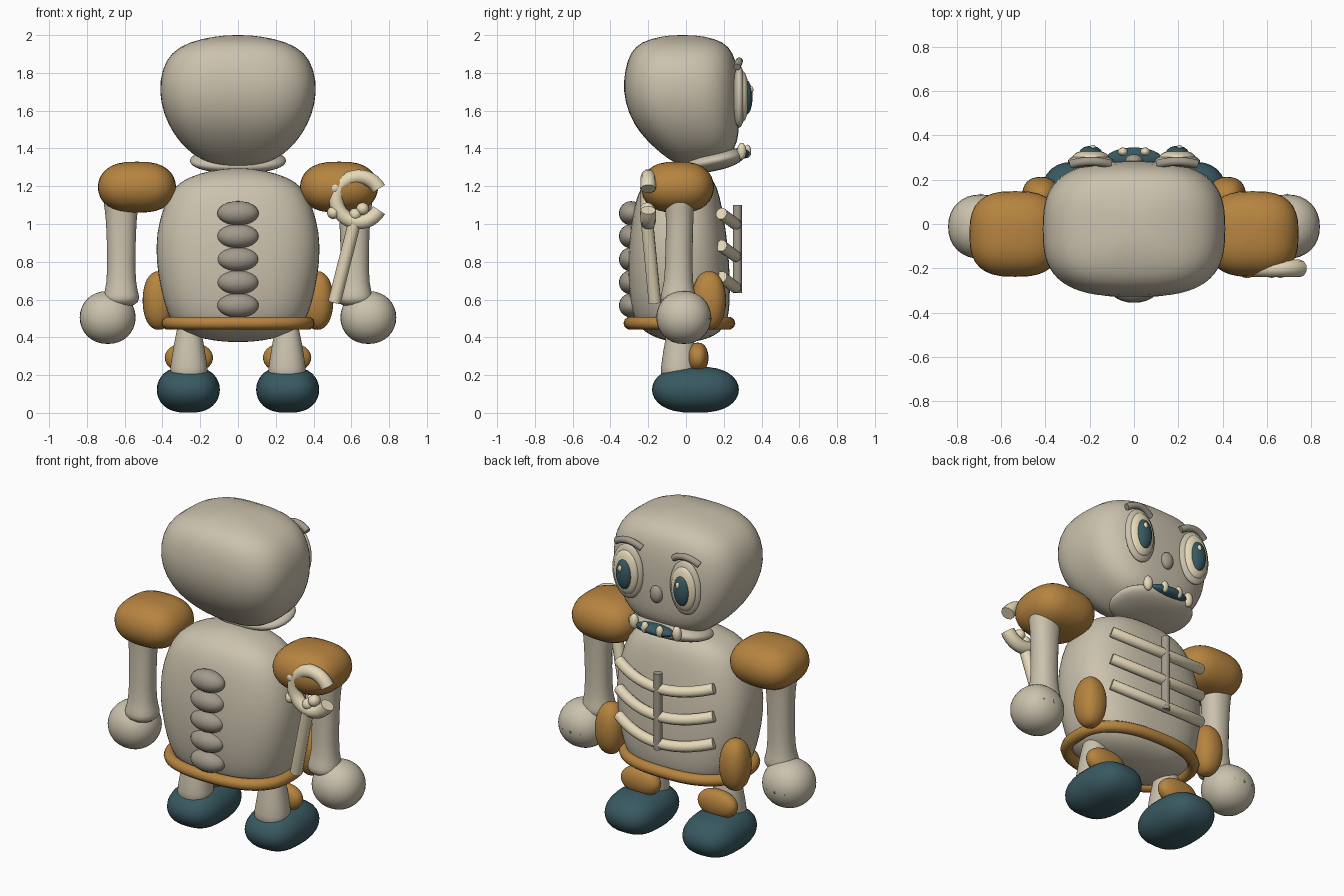
import bpy, bmesh
from math import sin, cos, pi, radians
from mathutils import Vector

if "Cube" in bpy.data.objects:
    bpy.data.objects.remove(bpy.data.objects["Cube"])


def mat(name, *rgb):
    m = bpy.data.materials.new(name)
    m.diffuse_color = (*rgb, 1)
    m.use_nodes = True
    m.node_tree.nodes["Principled BSDF"].inputs["Base Color"].default_value = m.diffuse_color
    return m


BONE = mat("bone", 0.60, 0.54, 0.42)
CREAM = mat("cream", 0.80, 0.70, 0.49)
SHADE = mat("shaded_bone", 0.36, 0.32, 0.26)
ORANGE = mat("orange_leather", 0.47, 0.23, 0.05)
TEAL = mat("dark_teal", 0.04, 0.10, 0.12)


def finish(name, bm, m, sub=0):
    bmesh.ops.recalc_face_normals(bm, faces=bm.faces)
    me = bpy.data.meshes.new(name)
    bm.to_mesh(me)
    bm.free()
    ob = bpy.data.objects.new(name, me)
    bpy.context.collection.objects.link(ob)
    me.materials.append(m)
    for p in me.polygons:
        p.use_smooth = True
    if sub:
        ob.modifiers.new("smooth", 'SUBSURF').levels = sub
        ob.modifiers["smooth"].render_levels = sub
    return ob


def spow(v, e):
    return (1 if v >= 0 else -1) * abs(v) ** e


def loft(name, sections, m, n=2.0, x=0.0, seg=32):
    """Stacked superellipse sections: (z, half width, y min, y max[, x offset])."""
    bm = bmesh.new()
    rings = []
    for z, rx, y0, y1, *off in sections:
        dx = off[0] if off else 0
        rings.append([bm.verts.new((x + dx + rx * spow(cos(t), 2 / n),
                                    (y0 + y1) / 2 + (y1 - y0) / 2 * spow(sin(t), 2 / n), z))
                      for t in (2 * pi * (i + 0.5) / seg for i in range(seg))])
    for a, b in zip(rings, rings[1:]):
        for i in range(seg):
            j = (i + 1) % seg
            bm.faces.new((a[i], a[j], b[j], b[i]))
    bm.faces.new(rings[0])
    bm.faces.new(rings[-1])
    return finish(name, bm, m, 1)


def blob(name, c, r, m, e=1.0, rot=(0, 0, 0), seg=32):
    """Ellipsoid; e below 1 makes it boxier."""
    bm = bmesh.new()
    bmesh.ops.create_uvsphere(bm, u_segments=seg, v_segments=seg // 2, radius=1)
    for v in bm.verts:
        h = (v.co.x ** 2 + v.co.y ** 2) ** 0.5
        k = spow(h, e) / h if h > 1e-5 else 0
        cx, cy = (v.co.x / h, v.co.y / h) if h > 1e-5 else (0, 0)
        v.co = Vector((r[0] * spow(cx, e) * k * h, r[1] * spow(cy, e) * k * h, r[2] * v.co.z))
    ob = finish(name, bm, m)
    ob.location = c
    ob.rotation_euler = rot
    return ob


def tube(name, pts, rad, m, cyclic=False):
    cu = bpy.data.curves.new(name, 'CURVE')
    cu.dimensions = '3D'
    cu.bevel_depth = rad
    cu.bevel_resolution = 3
    cu.use_fill_caps = True
    sp = cu.splines.new('POLY')
    sp.points.add(len(pts) - 1)
    for p, q in zip(sp.points, pts):
        p.co = (*q, 1)
    sp.use_cyclic_u = cyclic
    sp.use_smooth = True
    cu.materials.append(m)
    ob = bpy.data.objects.new(name, cu)
    bpy.context.collection.objects.link(ob)
    return ob


# Skull, jaw, torso
loft("skull", [(2.0, .03, -.05, .01), (1.995, .12, -.13, .10), (1.965, .26, -.24, .20),
               (1.91, .355, -.295, .25), (1.82, .405, -.325, .275), (1.70, .42, -.335, .285),
               (1.58, .395, -.305, .285), (1.48, .345, -.245, .28), (1.40, .28, -.165, .265),
               (1.34, .20, -.09, .20), (1.31, .10, -.03, .12), (1.305, .03, 0, .06)], BONE, 2.9)
blob("jaw", (0, .145, 1.335), (.255, .17, .055), BONE, .85, (radians(12), 0, 0))
loft("torso", [(1.295, .03, -.06, .0), (1.285, .14, -.12, .08), (1.25, .26, -.19, .13),
               (1.20, .34, -.24, .165), (1.10, .395, -.275, .19), (.95, .435, -.30, .215),
               (.80, .435, -.31, .23), (.65, .41, -.305, .235), (.52, .375, -.285, .23),
               (.45, .33, -.25, .205), (.405, .24, -.18, .15), (.38, .12, -.10, .07),
               (.375, .03, -.05, .01)], BONE, 2.6)

# Belt
ring = [2 * pi * i / 48 for i in range(48)]
tube("belt", [(.372 * spow(cos(t), .8), -.035 + .262 * spow(sin(t), .8), .475) for t in ring],
     .034, ORANGE, True)

# Spine
for i in range(5):
    blob("vertebra", (0, -.29, 1.057 - .122 * i), (.11, .065, .064), SHADE, seg=24)

# Breastbone and ribs
tube("breastbone", [(0, .272, .635), (0, .272, 1.10)], .025, SHADE)
for z in (1.0, .83, .665):
    tube("rib", [(.32 * u, .262 - .075 * u * u, z + .055 * u * u)
                 for u in (k / 8 - 1 for k in range(17))], .032, CREAM)

# Mouth, teeth, nose
blob("mouth", (0, .295, 1.375), (.125, .05, .03), TEAL, seg=24)
for s in (-1, 1):
    blob("upper_tooth", (s * .05, .325, 1.385), (.023, .02, .035), CREAM, seg=16)
    blob("corner_tooth", (s * .145, .295, 1.385), (.028, .025, .045), CREAM, seg=16)
blob("nose", (0, .285, 1.585), (.04, .03, .052), SHADE, seg=24)

# Paired parts
for s in (-1, 1):
    # Eyes and brows
    blob("eye_socket", (s * .195, .282, 1.675), (.103, .035, .165), BONE)
    blob("eye_white", (s * .195, .298, 1.675), (.083, .036, .135), CREAM)
    blob("pupil", (s * .195, .318, 1.67), (.052, .034, .092), TEAL)
    blob("eye_glint", (s * .195 + .01, .345, 1.71), (.014, .012, .02), CREAM, seg=12)
    tube("brow", [(s * .195 + .085 * u, .282 - .012 * u * u, 1.862 - .03 * u * u)
                  for u in (k / 5 - 1 for k in range(11))], .02, SHADE)
    # Shoulder pad, arm bone, hand, knuckles
    blob("shoulder_pad", (s * .535, -.045, 1.195), (.207, .193, .135), ORANGE, .72)
    loft("arm_bone", [(1.18, .04, -.06, -.01), (1.17, .10, -.11, .05), (1.11, .095, -.115, .045),
                      (1.04, .082, -.105, .04), (.85, .075, -.11, .035), (.68, .076, -.115, .035),
                      (.62, .098, -.14, .055), (.585, .095, -.135, .05), (.56, .05, -.09, .01)],
         BONE, 2.2, s * .618, 20)
    blob("hand", (s * .69, -.012, .505), (.148, .145, .14), BONE, .93)
    for k in (-1, 0, 1):
        blob("knuckle", (s * .69 + k * .06, .125 - .012 * k * k, .50), (.006, .012, .015), SHADE, seg=8)
    # Hip pouch, leg, knee pad, shoe
    blob("hip_pouch", (s * .42, .122, .595), (.085, .09, .155), ORANGE, .85)
    loft("leg", [(.50, .05, -.09, .02), (.44, .065, -.10, .035), (.34, .085, -.12, .05),
                 (.24, .10, -.135, .06), (.15, .11, -.14, .06)], BONE, 2.2, s * .26, 20)
    blob("knee_pad", (s * .26, .063, .292), (.128, .056, .08), ORANGE, .85)
    blob("shoe", (s * .263, .05, .123), (.167, .23, .122), TEAL, .75)

# Bone wrench carried on the back
tube("wrench_handle", [(.51, -.165, .585), (.615, -.205, 1.0)], .034, CREAM)
arc = [radians(28 + 304 * k / 28) for k in range(29)]
tube("wrench_jaw", [(.64 + .12 * cos(t), -.20, 1.13 + .12 * sin(t)) for t in arc], .04, CREAM)
for x, z in ((.515, 1.19), (.505, 1.06), (.62, 1.05), (.66, 1.08)):
    blob("wrench_knob", (x, -.205, z), (.034, .038, .034), CREAM, seg=16)
